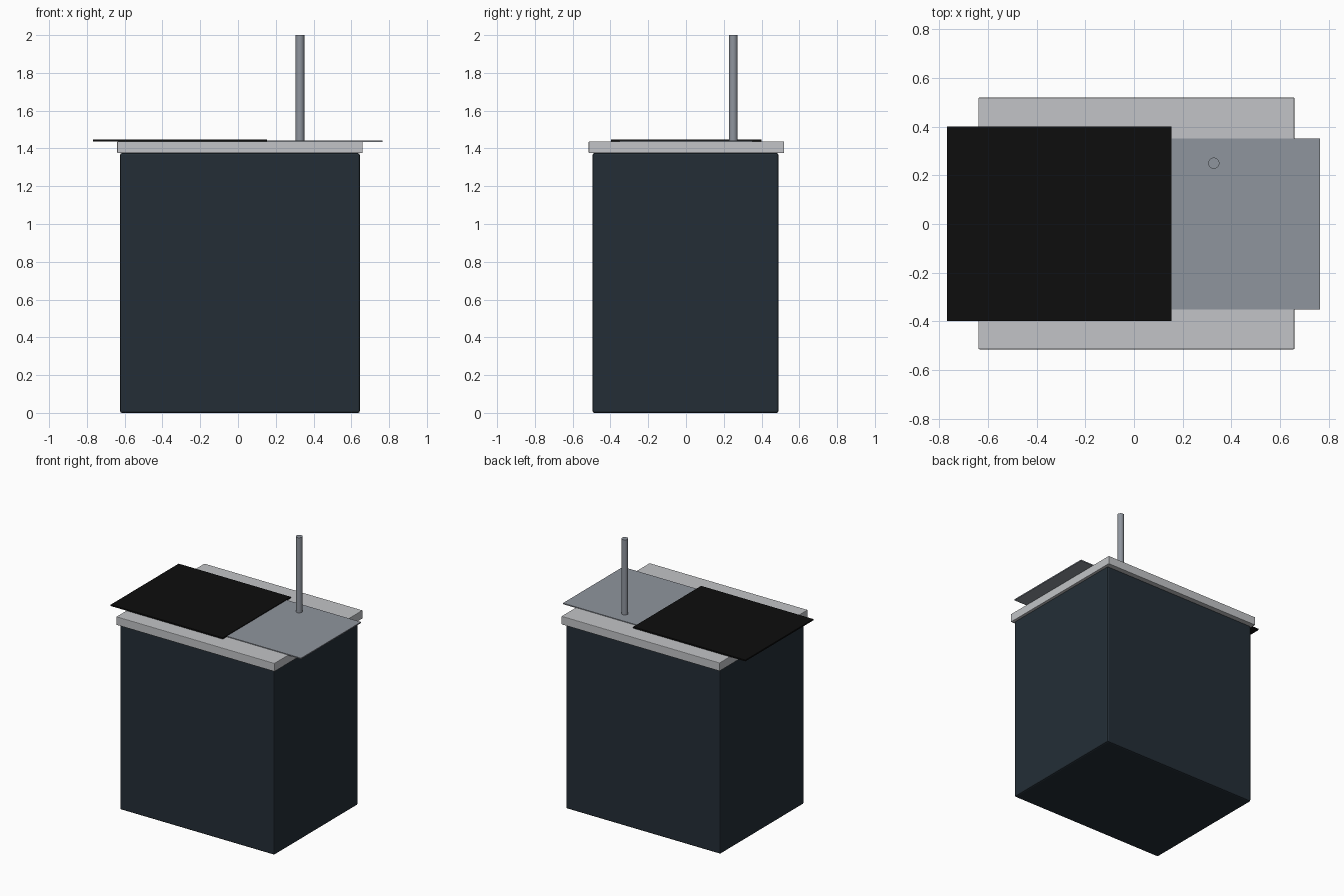
import bpy

if "Cube" in bpy.data.objects:
    bpy.data.objects.remove(bpy.data.objects["Cube"], do_unlink=True)


def material(name, color, roughness=0.5):
    mat = bpy.data.materials.new(name)
    mat.use_nodes = True
    mat.diffuse_color = (*color, 1)
    bsdf = mat.node_tree.nodes["Principled BSDF"]
    bsdf.inputs["Base Color"].default_value = (*color, 1)
    bsdf.inputs["Roughness"].default_value = roughness
    return mat


navy = material("dark_slate", (0.017, 0.027, 0.037))
stone = material("pale_stone", (0.54, 0.55, 0.57))
steel = material("steel_grey", (0.275, 0.30, 0.34))
black = material("black_glass", (0.004, 0.004, 0.004))


def box(name, low, high, mat, bevel=0.0):
    """Box between two corners, with optionally rounded edges."""
    bpy.ops.mesh.primitive_cube_add(
        size=1, location=[(a + b) / 2 for a, b in zip(low, high)])
    obj = bpy.context.object
    obj.name = name
    obj.scale = [b - a for a, b in zip(low, high)]
    bpy.ops.object.transform_apply(location=False, rotation=False, scale=True)
    obj.data.materials.append(mat)
    if bevel:
        mod = obj.modifiers.new("rounded_edges", 'BEVEL')
        mod.width = bevel
        mod.segments = 2
    return obj


# Base cabinet and overhanging worktop
box("cabinet", (-0.625, -0.495, 0), (0.645, 0.49, 1.375), navy, 0.01)
box("worktop", (-0.64, -0.515, 1.375), (0.66, 0.52, 1.437), stone, 0.004)

# Thin plates lying on the worktop
box("sink_plate", (0.15, -0.352, 1.434), (0.765, 0.352, 1.442), steel)
box("hob_plate", (-0.768, -0.398, 1.437), (0.154, 0.4, 1.447), black)

# Upright tap
bpy.ops.mesh.primitive_cylinder_add(
    vertices=32, radius=0.023, depth=0.562, location=(0.328, 0.25, 1.719))
tap = bpy.context.object
tap.name = "tap"
tap.data.materials.append(steel)
bpy.ops.object.shade_smooth_by_angle()
